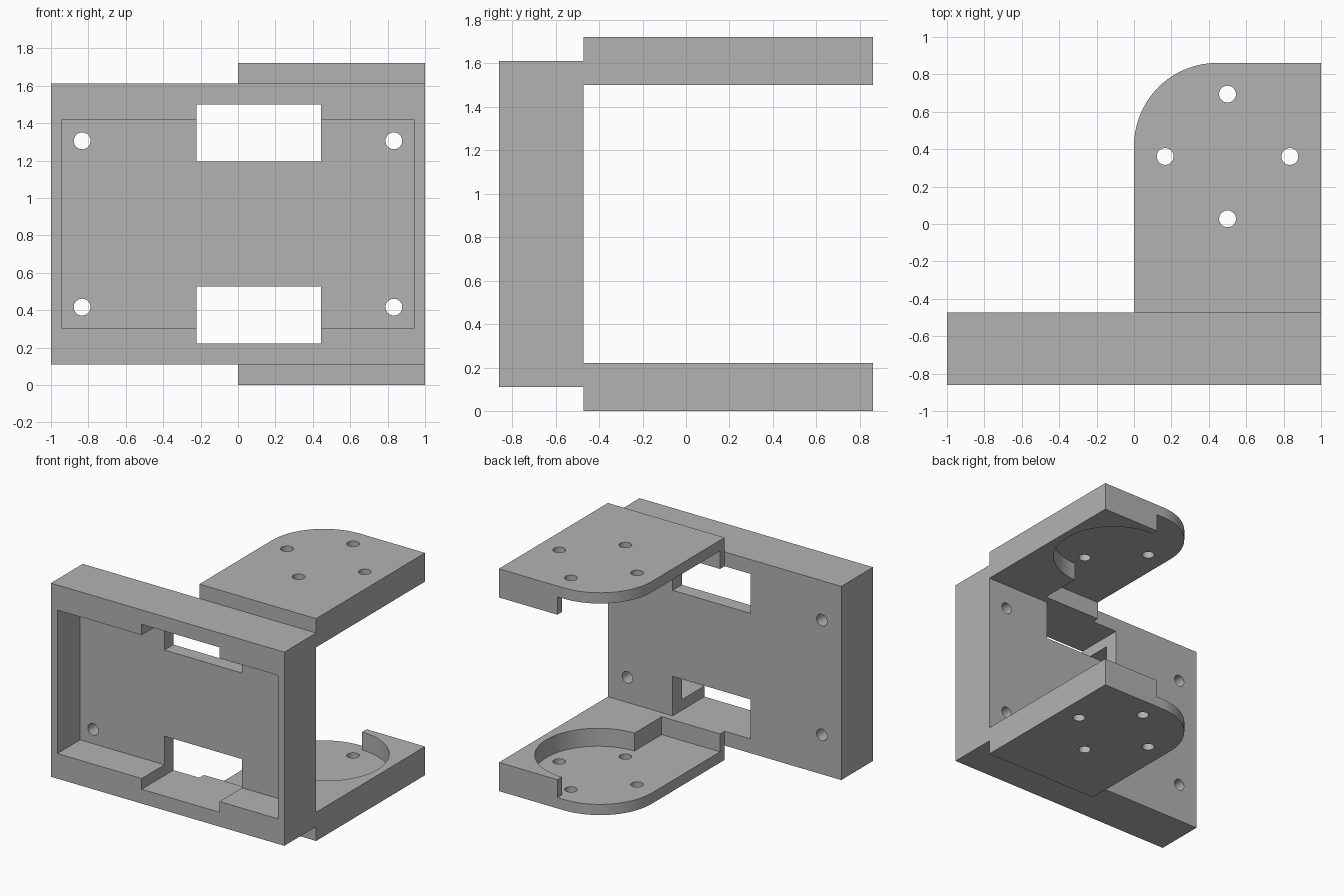
import bpy, bmesh
from math import sin, cos, pi, radians

if "Cube" in bpy.data.objects:
    bpy.data.objects.remove(bpy.data.objects["Cube"], do_unlink=True)

U = 1 / 18            # drawing module
H = 31 * U            # overall height
Y = 15.5 * U          # half depth
WALL = -Y + 7 * U     # back face of the housing

grey = bpy.data.materials.new("plain grey")
grey.use_nodes = True
grey.diffuse_color = (0.45, 0.45, 0.45, 1)
grey.node_tree.nodes["Principled BSDF"].inputs["Base Color"].default_value = (0.45, 0.45, 0.45, 1)


def prism(name, outline, lo, hi, axis="z"):
    """Extrude an outline from lo to hi, along z or along y."""
    bm = bmesh.new()
    place = (lambda a, b, d: (a, b, d)) if axis == "z" else (lambda a, b, d: (a, d, b))
    low, high = [[bm.verts.new(place(a, b, d)) for a, b in outline] for d in (lo, hi)]
    bm.faces.new(low)
    bm.faces.new(high)
    n = len(outline)
    for i in range(n):
        j = (i + 1) % n
        bm.faces.new((low[i], low[j], high[j], high[i]))
    bmesh.ops.recalc_face_normals(bm, faces=bm.faces)
    mesh = bpy.data.meshes.new(name)
    bm.to_mesh(mesh)
    bm.free()
    mesh.materials.append(grey)
    obj = bpy.data.objects.new(name, mesh)
    bpy.context.collection.objects.link(obj)
    return obj


def rect(x0, x1, y0, y1):
    return [(x0, y0), (x1, y0), (x1, y1), (x0, y1)]


def arc(cx, cy, r, start, end, steps):
    angles = [radians(start + (end - start) * i / steps) for i in range(steps + 1)]
    return [(cx + r * cos(a), cy + r * sin(a)) for a in angles]


def circle(cx, cy, r):
    return arc(cx, cy, r, 0, 360, 32)[:-1]


def select_only(obj):
    bpy.ops.object.select_all(action="DESELECT")
    obj.select_set(True)
    bpy.context.view_layer.objects.active = obj


def cut(obj, cutter):
    cutter.hide_render = True
    mod = obj.modifiers.new("cut", "BOOLEAN")
    mod.operation = "DIFFERENCE"
    mod.solver = "EXACT"
    mod.object = cutter
    select_only(obj)
    bpy.ops.object.modifier_apply(modifier=mod.name)
    bpy.data.objects.remove(cutter, do_unlink=True)


def finish(obj):
    select_only(obj)
    bpy.ops.object.shade_smooth_by_angle(angle=radians(30))


# Housing: open-fronted tray with two windows and four screw holes
housing = prism("housing", rect(-1, 1, 2 * U, H - 2 * U), -Y, WALL, "y")
cut(housing, prism("tray_cutter", rect(-17 * U, 17 * U, 5.5 * U, H - 5.5 * U), -2, WALL - 2 * U, "y"))
for z in (4 * U, H - 9.5 * U):
    cut(housing, prism("window_cutter", rect(-4 * U, 8 * U, z, z + 5.5 * U), -2, 1, "y"))
for x in (-15 * U, 15 * U):
    for z in (7.5 * U, H - 7.5 * U):
        cut(housing, prism("screw_cutter", circle(x, z, 0.045), -2, 1, "y"))
finish(housing)

# Arms: rounded plates with a round recess opening to one side
cx, cy, r = 0.5, Y - 9 * U, 8 * U
plate = [(0, WALL), (1, WALL), (1, Y)] + arc(r, Y - r, r, 90, 180, 20)
recess = arc(cx, cy, r, -90, 90, 40) + [(cx, 2), (-1, 2), (-1, WALL + U), (cx, WALL + U)]
for name, upper in (("lower_arm", False), ("upper_arm", True)):
    def span(lo, hi):
        return (H - hi, H - lo) if upper else (lo, hi)
    arm = prism(name, plate, *span(0, 4 * U))
    cut(arm, prism("recess_cutter", recess, *span(1.5 * U, 6 * U)))
    for i in range(4):
        a = i * pi / 2
        hole = circle(cx + 6 * U * cos(a), cy + 6 * U * sin(a), 0.045)
        cut(arm, prism("screw_cutter", hole, *span(-1, 6 * U)))
    finish(arm)
